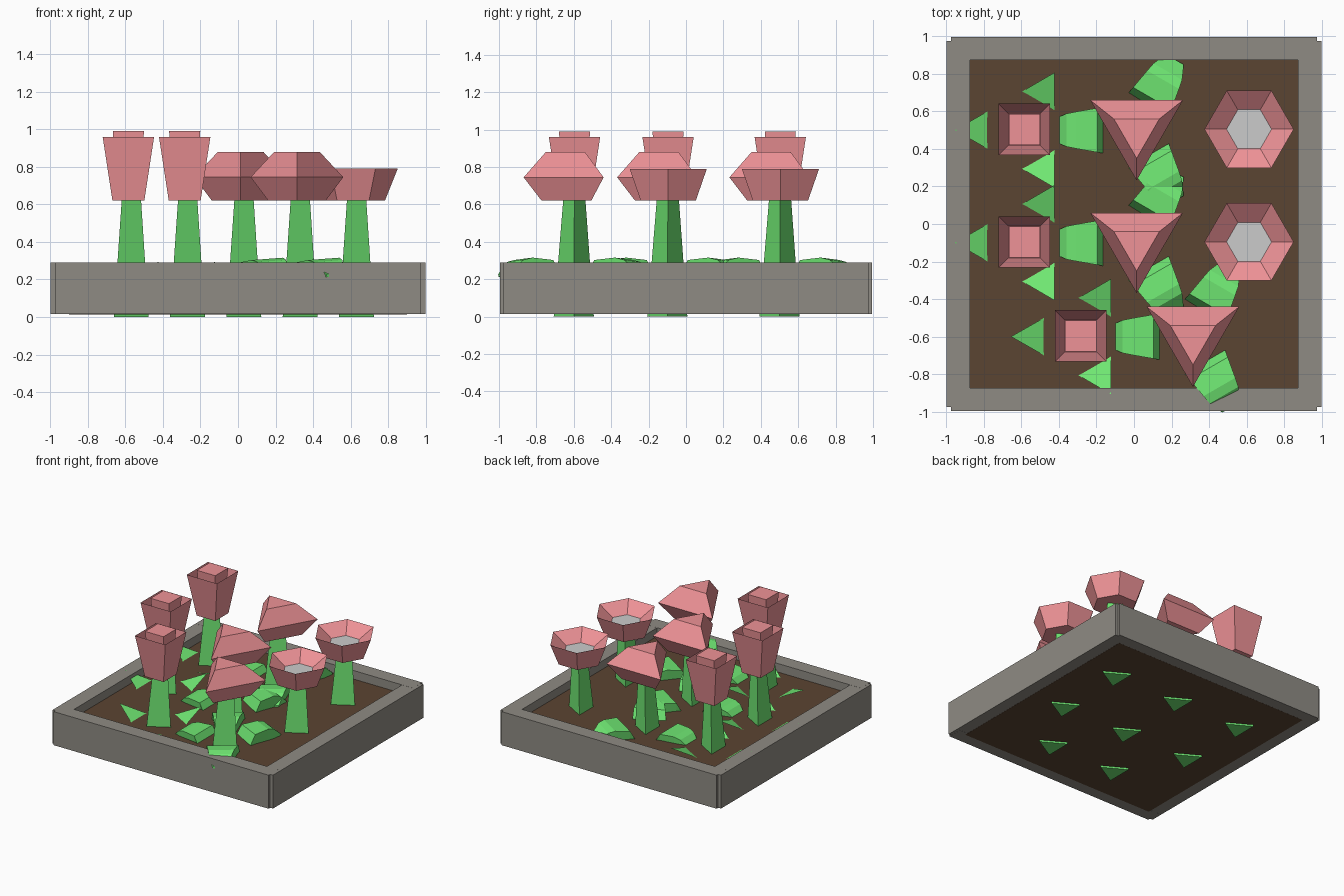
import bpy, math
from mathutils import Matrix, Vector

if "Cube" in bpy.data.objects:
    bpy.data.objects.remove(bpy.data.objects["Cube"])


def material(name, rgb):
    m = bpy.data.materials.new(name)
    m.diffuse_color = (*rgb, 1)
    m.use_nodes = True
    m.node_tree.nodes["Principled BSDF"].inputs["Base Color"].default_value = m.diffuse_color
    return m


PINK = material("petal_pink", (0.86, 0.29, 0.31))
GREEN = material("leaf_green", (0.16, 0.80, 0.17))
BROWN = material("soil_brown", (0.105, 0.058, 0.032))
STONE = material("stone_grey", (0.275, 0.26, 0.23))


def add_mesh(name, verts, faces, mat=None):
    me = bpy.data.meshes.new(name)
    me.from_pydata(verts, [], faces)
    ob = bpy.data.objects.new(name, me)
    bpy.context.collection.objects.link(ob)
    if mat:
        me.materials.append(mat)
    return ob


def box(name, x0, x1, y0, y1, z0, z1, mat):
    v = [(x, y, z) for z in (z0, z1) for x, y in ((x0, y0), (x1, y0), (x1, y1), (x0, y1))]
    f = [(3, 2, 1, 0), (4, 5, 6, 7)] + [(i, (i + 1) % 4, 4 + (i + 1) % 4, 4 + i) for i in range(4)]
    return add_mesh(name, v, f, mat)


def stack(name, sides, turn, rings, mat, top=True, bottom=True):
    """Stacked polygons; each ring is (centre x, centre y, z, radius)."""
    verts, faces = [], []
    for cx, cy, z, r in rings:
        for i in range(sides):
            a = math.radians(turn) + math.tau * i / sides
            verts.append((cx + r * math.cos(a), cy + r * math.sin(a), z))
    for k in range(len(rings) - 1):
        a, b = k * sides, (k + 1) * sides
        for i in range(sides):
            j = (i + 1) % sides
            faces.append((a + i, a + j, b + j, b + i))
    if bottom:
        faces.append(tuple(reversed(range(sides))))
    if top:
        faces.append(tuple(range(len(verts) - sides, len(verts))))
    return add_mesh(name, verts, faces, mat)


# Planter frame: four boards with notched corners
for s, n in ((-1, "front"), (1, "back")):
    y = sorted((s * 0.875, s * 0.995))
    box(n + "_board", -0.975, 0.975, *y, 0.015, 0.29, STONE)
for s, n in ((-1, "left"), (1, "right")):
    x = sorted((s * 0.875, s * 1.0))
    box(n + "_board", *x, -0.975, 0.975, 0.0155, 0.2895, STONE)

# Soil bed
box("soil", -0.9, 0.9, -0.9, 0.9, 0.0145, 0.22, BROWN)


def stem(x, y):
    stack("stem", 3, 0, [(x, y, 0, 0.124), (x + 0.015, y + 0.003, 0.63, 0.068)], GREEN)


def pointed_leaf(x, y, angle):
    # flat spike rising out of the soil
    pts = [(0.18, -0.1, 0.22), (0.355, 0, 0.294), (0.18, 0.1, 0.22),
           (0.10, 0.1, 0.185), (0.10, -0.1, 0.185)]
    m = Matrix.Translation((x, y, 0)) @ Matrix.Rotation(math.radians(angle), 4, 'Z')
    add_mesh("pointed_leaf", [m @ Vector(p) for p in pts], [(0, 1, 2, 3, 4)], GREEN)


def arched_leaf(x, y, angle):
    # profile of (distance from stem, height, half width), skirted into the soil
    prof = [(0.155, 0.215, 0.125), (0.195, 0.288, 0.118), (0.31, 0.298, 0.098),
            (0.36, 0.285, 0.088), (0.435, 0.215, 0.055)]
    turn = Matrix.Rotation(math.radians(angle), 4, 'Z')
    v, f = [], []
    for r, z, w in prof:
        for p in ((r, -w, z), (r, w, z), (r, w * 0.9, 0.2), (r, -w * 0.9, 0.2)):
            q = turn @ Vector(p)
            v.append((x + q.x, y + q.y, q.z + 0.075 * q.x))  # whorl leans slightly
    for k in range(len(prof) - 1):
        for i in range(4):
            j = (i + 1) % 4
            f.append((4 * k + j, 4 * k + i, 4 * k + 4 + i, 4 * k + 4 + j))
    n = len(v)
    f += [(0, 1, 2, 3), (n - 1, n - 2, n - 3, n - 4)]
    add_mesh("arched_leaf", v, f, GREEN)


# Square flowers: open cup with a bud inside
for x, y in ((-0.6, 0.5), (-0.6, -0.1), (-0.3, -0.6)):
    stem(x, y)
    cx, cy, d = x + 0.016, y + 0.004, math.sqrt(2)
    stack("square_cup", 4, 45, [(cx, cy, 0.62, 0.085 * d), (cx, cy, 0.96, 0.137 * d)], PINK, top=False)
    stack("square_bud", 4, 45, [(cx, cy, 0.64, 0.06 * d), (cx, cy, 0.99, 0.083 * d)], PINK)
    for a in (60, 180, 300):
        pointed_leaf(x, y, a)

# Triangular flowers
for x, y in ((0, 0.5), (0, -0.1), (0.3, -0.6)):
    stem(x, y)
    cx = x + 0.014
    stack("triangle_bloom", 3, -90, [(cx, y + 0.005, 0.62, 0.177), (cx, y + 0.017, 0.745, 0.285),
                                     (cx, y - 0.01, 0.88, 0.14)], PINK)
    for a in (60, 180, 300):
        arched_leaf(x, y, a)

# Hexagonal flowers: bowl with a grey centre
for x, y in ((0.6, 0.5), (0.6, -0.1)):
    stem(x, y)
    cx, cy = x + 0.013, y + 0.005
    stack("hexagon_bowl", 6, 0, [(cx, cy, 0.62, 0.17), (cx, cy, 0.79, 0.238),
                                 (cx, cy, 0.71, 0.12)], PINK, top=False)
    stack("flower_centre", 6, 0, [(cx, cy, 0.66, 0.12), (cx, cy, 0.71, 0.12)], None)
